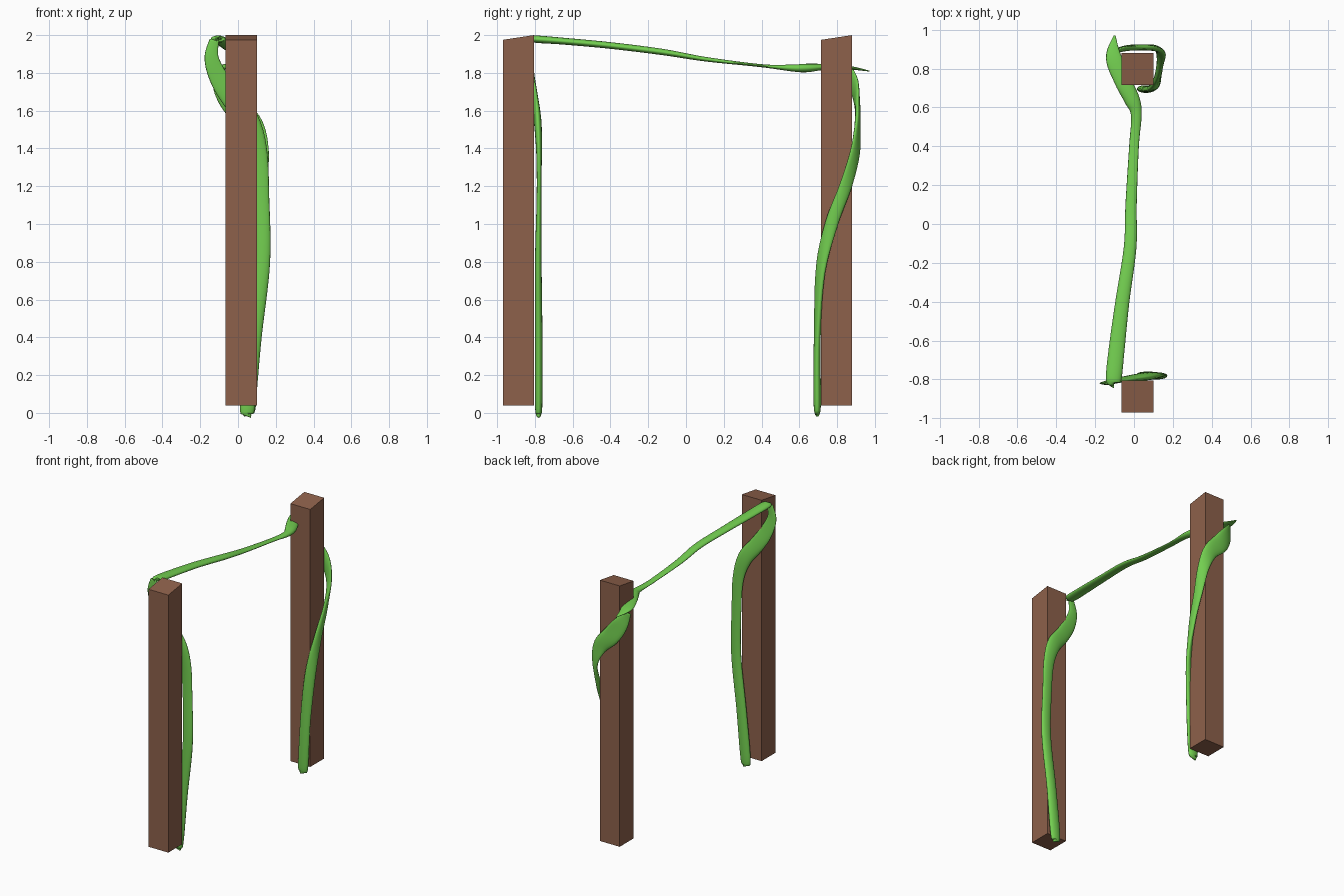
import bpy, bmesh, math
from mathutils import Vector


def material(name, color):
    m = bpy.data.materials.new(name)
    m.diffuse_color = (*color, 1)
    return m


BROWN = material("wood", (0.27, 0.12, 0.07))
GREEN = material("vine_green", (0.17, 0.62, 0.08))


def add_object(name, bm, mat):
    bmesh.ops.recalc_face_normals(bm, faces=bm.faces)
    me = bpy.data.meshes.new(name)
    bm.to_mesh(me)
    bm.free()
    me.materials.append(mat)
    ob = bpy.data.objects.new(name, me)
    bpy.context.collection.objects.link(ob)
    return ob


def post(name, y0, y1):
    # square post whose top slopes down towards the front
    bm = bmesh.new()
    bmesh.ops.create_cube(bm, size=1)
    for v in bm.verts:
        back, top = v.co.y > 0, v.co.z > 0
        v.co = (0.1 if v.co.x > 0 else -0.065, y1 if back else y0,
                (2.0 if back else 1.975) if top else 0.04)
    add_object(name, bm, BROWN)


def catmull(a, b, c, d, t):
    return [0.5 * (2 * q + (r - p) * t + (2 * p - 5 * q + 4 * r - s) * t * t
                   + (3 * q - p - 3 * r + s) * t ** 3) for p, q, r, s in zip(a, b, c, d)]


def vine(name, pts, sides=16, steps=6):
    # each point: x, y, z, width, thickness, heading of the flat side (degrees; omitted = up)
    n = len(pts)
    rows = []
    for i in range(n - 1):
        quad = [pts[max(i - 1, 0)], pts[i], pts[i + 1], pts[min(i + 2, n - 1)]]
        rows += [catmull(*quad, k / steps) for k in range(steps)]
    rows.append(list(pts[-1]))
    bm = bmesh.new()
    rings = []
    for i, r in enumerate(rows):
        c = Vector(r[:3])
        tan = (Vector(rows[min(i + 1, len(rows) - 1)][:3]) - Vector(rows[max(i - 1, 0)][:3])).normalized()
        if len(r) > 5:
            a = math.radians(r[5])
            hint = Vector((math.cos(a), math.sin(a), 0))
        else:
            hint = Vector((0, 0, 1))
        side = tan.cross(hint).normalized()
        up = side.cross(tan)
        w, t = max(r[3], 0.004) / 2, max(r[4], 0.004) / 2
        rings.append([bm.verts.new(c + side * w * math.cos(2 * math.pi * k / sides)
                                   + up * t * math.sin(2 * math.pi * k / sides)) for k in range(sides)])
    for a, b in zip(rings, rings[1:]):
        for k in range(sides):
            j = (k + 1) % sides
            bm.faces.new((a[k], a[j], b[j], b[k]))
    bm.faces.new(rings[0])
    bm.faces.new(rings[-1])
    for f in bm.faces:
        f.smooth = True
    add_object(name, bm, GREEN)


post("front_post", -0.97, -0.805)
post("back_post", 0.715, 0.88)

# vine climbing the inner face of the front post and leaving over its left edge
vine("front_post_vine", [
    (0.05, -0.78, 0.0, 0.03, 0.015, 90),
    (0.05, -0.78, 0.03, 0.08, 0.038, 90),
    (0.085, -0.78, 0.4, 0.08, 0.04, 90),
    (0.13, -0.782, 0.8, 0.08, 0.035, 90),
    (0.125, -0.778, 1.15, 0.08, 0.025, 90),
    (0.11, -0.778, 1.38, 0.09, 0.03, 90),
    (0.06, -0.785, 1.54, 0.11, 0.04, 90),
    (-0.03, -0.797, 1.66, 0.11, 0.03, 90),
    (-0.10, -0.81, 1.77, 0.10, 0.02, 90),
    (-0.14, -0.82, 1.88, 0.075, 0.016, 90),
    (-0.125, -0.82, 1.975, 0.05, 0.014, 90),
])

# vine winding round the back post: front face, right face, back face
vine("back_post_vine", [
    (0.05, 0.695, 0.01, 0.04, 0.015, -90),
    (0.055, 0.695, 0.04, 0.08, 0.038, -90),
    (0.075, 0.695, 0.4, 0.08, 0.036, -85),
    (0.105, 0.712, 0.75, 0.075, 0.036, -55),
    (0.125, 0.77, 1.0, 0.07, 0.035, -10),
    (0.135, 0.845, 1.2, 0.07, 0.03, 20),
    (0.13, 0.895, 1.38, 0.08, 0.03, 55),
    (0.08, 0.908, 1.52, 0.11, 0.03, 85),
    (-0.01, 0.908, 1.62, 0.13, 0.03, 90),
    (-0.08, 0.895, 1.72, 0.11, 0.025, 110),
    (-0.125, 0.87, 1.81, 0.05, 0.015, 130),
])

# vine spanning between the two posts
vine("spanning_vine", [
    (-0.105, -0.82, 1.98, 0.04, 0.012),
    (-0.105, -0.80, 1.979, 0.08, 0.038),
    (-0.09, -0.65, 1.968, 0.082, 0.036),
    (-0.06, -0.4, 1.945, 0.072, 0.035),
    (-0.02, -0.12, 1.91, 0.065, 0.033),
    (-0.015, 0.1, 1.873, 0.058, 0.024),
    (0.0, 0.4, 1.838, 0.05, 0.016),
    (0.012, 0.56, 1.826, 0.055, 0.036),
    (-0.01, 0.64, 1.826, 0.08, 0.045),
    (-0.06, 0.74, 1.832, 0.085, 0.03),
    (-0.105, 0.86, 1.828, 0.08, 0.02),
    (-0.10, 0.97, 1.81, 0.01, 0.005),
])
